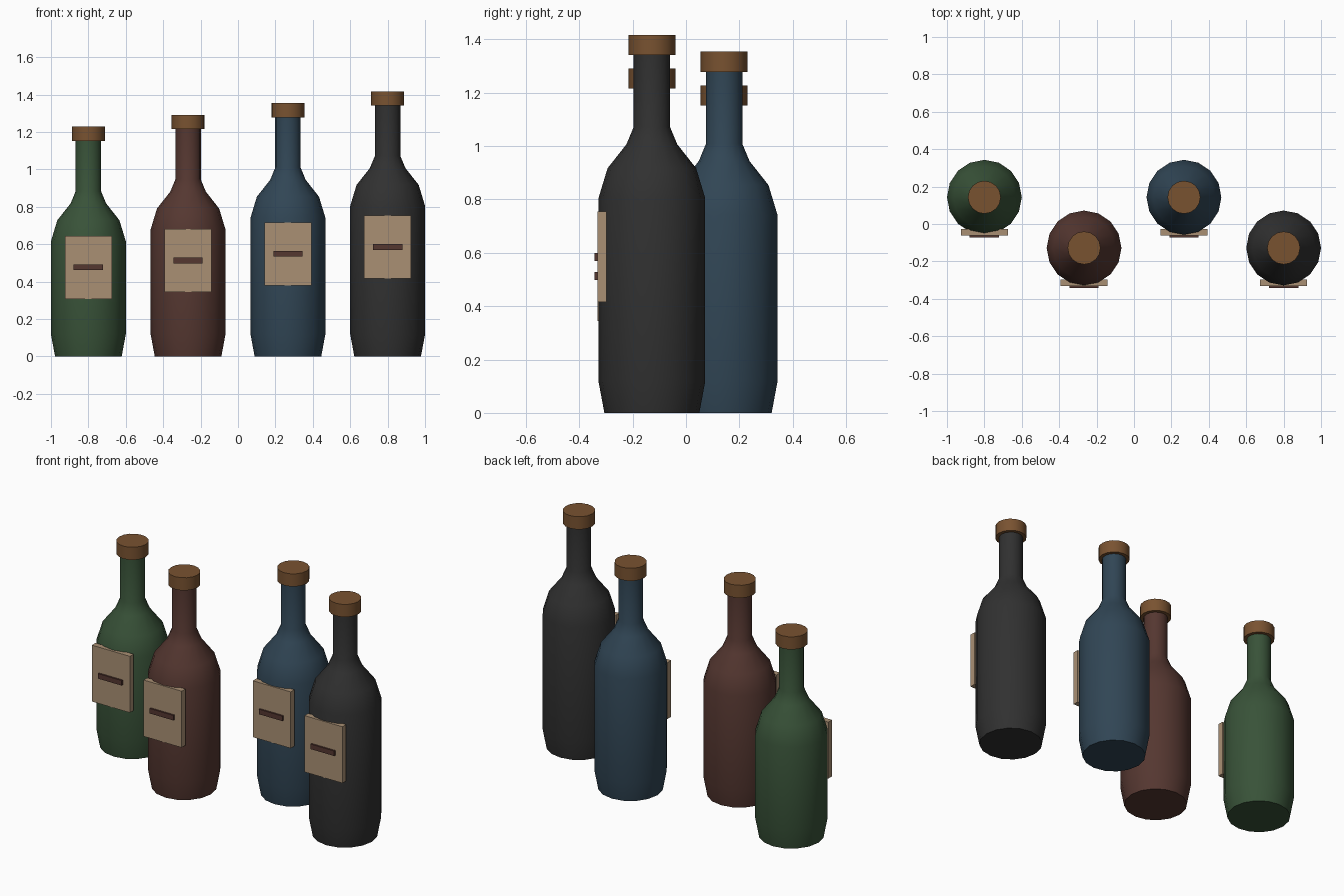
import bpy, bmesh, math
from mathutils import Matrix

cube = bpy.data.objects.get("Cube")
if cube:
    bpy.data.objects.remove(cube, do_unlink=True)

SIDES = 16


def material(name, rgb):
    mat = bpy.data.materials.new(name)
    mat.use_nodes = True
    color = (*rgb, 1)
    mat.diffuse_color = color
    mat.node_tree.nodes["Principled BSDF"].inputs["Base Color"].default_value = color
    return mat


def finish(name, bm, mat, smooth=False):
    bmesh.ops.recalc_face_normals(bm, faces=bm.faces)
    mesh = bpy.data.meshes.new(name)
    bm.to_mesh(mesh)
    bm.free()
    mesh.materials.append(mat)
    obj = bpy.data.objects.new(name, mesh)
    bpy.context.collection.objects.link(obj)
    if smooth:
        bpy.ops.object.select_all(action="DESELECT")
        obj.select_set(True)
        bpy.context.view_layer.objects.active = obj
        bpy.ops.object.shade_smooth_by_angle(angle=math.radians(40))
    return obj


def lathe(name, profile, x, y, mat):
    """Revolve (radius, height) pairs into a closed solid."""
    bm = bmesh.new()
    rings = []
    for r, z in profile:
        angles = [2 * math.pi * i / SIDES for i in range(SIDES)]
        rings.append([bm.verts.new((r * math.cos(a), r * math.sin(a), z)) for a in angles])
    for low, high in zip(rings, rings[1:]):
        for i in range(SIDES):
            j = (i + 1) % SIDES
            bm.faces.new((low[i], low[j], high[j], high[i]))
    bm.faces.new(rings[0])
    bm.faces.new(rings[-1])
    obj = finish(name, bm, mat, smooth=True)
    obj.location = (x, y, 0)


def box(name, center, size, mat):
    bm = bmesh.new()
    bmesh.ops.create_cube(bm, size=1, matrix=Matrix.Diagonal((*size, 1)))
    finish(name, bm, mat).location = center


cork = material("cork brown", (0.19, 0.085, 0.03))
paper = material("label tan", (0.40, 0.28, 0.175))
ink = material("label print brown", (0.09, 0.038, 0.03))

# name, glass colour, x, y, total height, label height
bottles = [
    ("green", (0.04, 0.085, 0.04), -0.8, 0.143, 1.228, 0.476),
    ("red", (0.09, 0.038, 0.03), -0.267, -0.128, 1.291, 0.513),
    ("blue", (0.03, 0.06, 0.09), 0.267, 0.143, 1.354, 0.548),
    ("black", (0.03, 0.03, 0.03), 0.8, -0.128, 1.417, 0.585),
]

for name, color, x, y, top, label_z in bottles:
    glass = material(name + " glass", color)
    # Tapered foot, straight body, rounded shoulder and neck
    lathe(name + "_bottle", [
        (0.178, 0), (0.2, 0.118), (0.2, top - 0.612), (0.166, top - 0.5),
        (0.095, top - 0.41), (0.068, top - 0.345), (0.068, top - 0.06),
    ], x, y, glass)
    # Stopper
    lathe(name + "_stopper", [(0.088, top - 0.076), (0.088, top)], x, y, cork)
    # Label board and printed bar
    box(name + "_label", (x, y - 0.187, label_z), (0.252, 0.035, 0.338), paper)
    box(name + "_label_bar", (x, y - 0.209, label_z), (0.157, 0.012, 0.03), ink)
